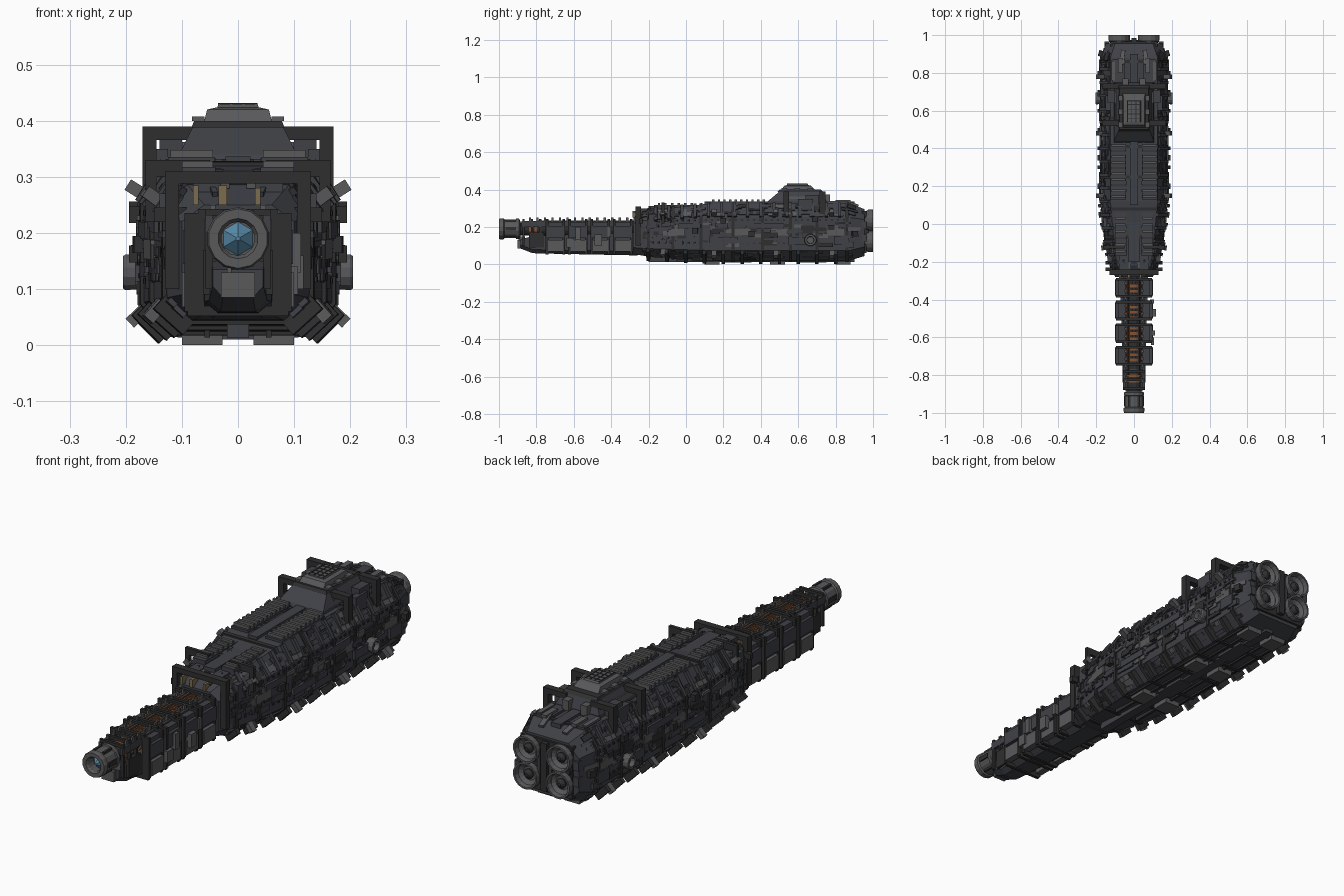
import bpy, bmesh, random
from math import sin, cos, pi
from mathutils import Matrix, Vector

if "Cube" in bpy.data.objects:
    bpy.data.objects.remove(bpy.data.objects["Cube"])
random.seed(7)

def mat(name, c):
    m = bpy.data.materials.new(name)
    m.diffuse_color = (*c, 1)
    m.use_nodes = True
    m.node_tree.nodes["Principled BSDF"].inputs["Base Color"].default_value = m.diffuse_color
    return m
HULL = mat("hull_grey", (.05, .053, .062))
DARK = mat("dark_grey", (.028, .028, .03))
LIGHT = mat("light_grey", (.10, .10, .105))
COPPER = mat("copper", (.25, .09, .03))
GLASS = mat("blue_glass", (.10, .26, .40))
TAN = mat("tan", (.2, .15, .08))

def finish(name, bm, m, mirror=False):
    bmesh.ops.recalc_face_normals(bm, faces=bm.faces)
    me = bpy.data.meshes.new(name)
    bm.to_mesh(me)
    bm.free()
    me.materials.append(m)
    ob = bpy.data.objects.new(name, me)
    bpy.context.collection.objects.link(ob)
    if mirror:
        ob.modifiers.new("mirror", 'MIRROR').use_mirror_merge = False
    return ob

def boxes(name, lst, m, mirror=False):
    """Boxes given as x0, x1, y0, y1, z0, z1."""
    bm = bmesh.new()
    for x0, x1, y0, y1, z0, z1 in lst:
        M = Matrix.Translation(((x0+x1)/2, (y0+y1)/2, (z0+z1)/2)) @ Matrix.Diagonal((x1-x0, y1-y0, z1-z0, 1))
        bmesh.ops.create_cube(bm, size=1, matrix=M)
    return finish(name, bm, m, mirror)

def loft(name, rings, m):
    """Skin closed rings of equal length and cap the ends."""
    bm = bmesh.new()
    vs = [[bm.verts.new(p) for p in r] for r in rings]
    n = len(vs[0])
    for a, b in zip(vs, vs[1:]):
        for i in range(n):
            bm.faces.new((a[i], a[(i+1) % n], b[(i+1) % n], b[i]))
    bm.faces.new(vs[0])
    bm.faces.new(vs[-1])
    return finish(name, bm, m)

def lathe(name, prof, centres, m, seg=16, axis='y', mirror=False):
    """Revolve (radius, distance) points round an axis through each centre."""
    bm = bmesh.new()
    for c in centres:
        rows = []
        for i in range(seg):
            a = 2*pi*(i+.5)/seg
            rows.append([bm.verts.new(Vector(c) + (Vector((r*cos(a), d, r*sin(a))) if axis == 'y'
                        else Vector((d, r*cos(a), r*sin(a))))) for r, d in prof])
        for i in range(seg):
            a, b = rows[i], rows[(i+1) % seg]
            for j in range(len(prof)-1):
                bm.faces.new((a[j], b[j], b[j+1], a[j+1]))
        bm.faces.new([r[0] for r in rows])
        bm.faces.new([r[-1] for r in rows])
    return finish(name, bm, m, mirror)

# Hull stations: y, bottom/side/top half widths, bottom, lower, upper and top heights
ST = [(-.28, .06, .10, .06, .055, .09, .22, .25), (-.22, .08, .125, .09, .045, .085, .235, .285),
      (-.05, .10, .155, .11, .032, .08, .245, .305), (.12, .12, .172, .125, .022, .075, .25, .325),
      (.88, .12, .172, .125, .022, .075, .25, .325), (.955, .10, .15, .10, .045, .095, .24, .295)]

def half(y, off=0):
    for a, b in zip(ST, ST[1:]):
        if y <= b[0] + 1e-6:
            break
    f = (y-a[0])/(b[0]-a[0])
    wb, w, wt, zb, z1, z2, zt = [p+(q-p)*f for p, q in zip(a[1:], b[1:])]
    return [(wb+off*.4, zb-off), (w+off, z1-off*.4), (w+off, z2+off*.4), (wt+off*.4, zt+off)]

def ring(y, off=0):
    h = half(y, off)
    return [(x, y, z) for x, z in h] + [(-x, y, z) for x, z in h[::-1]]

loft("main_hull", [ring(s[0]) for s in ST], HULL)
for i, y in enumerate((-.2, -.07, .08, .25, .41, .56, .70, .86)):
    loft(f"hull_band_{i}", [ring(y-.008, .007), ring(y+.008, .007)], DARK)

# Surface detail: boxes placed along hull faces (0 lower chamfer, 1 side, 2 upper chamfer, 3 deck)
def surf(y, k, t):
    h = [(0, half(y)[0][1])] + half(y) + [(0, half(y)[3][1])]
    (x0, z0), (x1, z1) = h[k+1], h[k+2]
    return Vector((x0+(x1-x0)*t, y, z0+(z1-z0)*t))

def plates(name, lst, m):
    """Each plate: y, face, position across face, length, width, height."""
    bm = bmesh.new()
    for y, k, t, l, w, hgt in lst:
        p = surf(y, k, t)
        u = (surf(y+.004, k, t) - surf(y-.004, k, t)).normalized()
        v = surf(y, k, 1) - surf(y, k, 0)
        n = u.cross(v).normalized()
        v = n.cross(u)
        M = Matrix((u, v, n)).transposed().to_4x4()
        M.translation = p + n*hgt*.3
        bmesh.ops.create_cube(bm, size=1, matrix=M @ Matrix.Diagonal((l, w, hgt*1.4, 1)))
    return finish(name, bm, m, True)

R = random.uniform
for nm, m, cnt in (("dark_plating", DARK, 90), ("hull_plating", HULL, 150), ("light_plating", LIGHT, 45)):
    plates(nm, [(R(-.23, .9), random.choice((0, 1, 1, 1, 2, 2, 3)), R(.15, .85),
                 R(.015, .08), R(.008, .03), R(.003, .009)) for _ in range(cnt)], m)
plates("windows", [(-.18+.032*i, 1, t, .011, .009, .004) for i in range(33) for t in (.22, .93)], DARK)
plates("side_panels", [(y, 1, .55, .09, .035, .007) for y in (-.05, .3, .5, .8)], LIGHT)
plates("long_armour", [(.2, 1, .3, .15, .03, .012), (.42, 1, .75, .2, .03, .01), (.62, 1, .3, .15, .04, .012),
                       (.83, 1, .3, .08, .05, .012), (.02, 1, .75, .12, .03, .01)], HULL)
plates("chamfer_ribs", [(-.16+.07*i, 2, .5, .016, .085, .014) for i in range(15)], HULL)
plates("keel_ribs", [(-.2+.1*i, 0, .5, .018, .07, .03) for i in range(11)], DARK)
plates("corner_thrusters", [(y, k, t, .025, .022, .04) for y in (-.12, .15, .48, .78)
                            for k, t in ((0, .85), (2, .2))], LIGHT)
plates("side_lockers", [(y, 1, t, .03, .03, .022) for y, t in ((.05, .6), (.35, .5), (.69, .95), (.9, .5), (.2, .9))], DARK)

# Deck: spine, rails, slats
boxes("deck_spine", [(-.028, .028, -.2, .1, .27, .312), (-.022, .022, .1, .9, .31, .336)], HULL)
boxes("deck_rails", [(.042, .125, .13, .42, .31, .335), (.05, .115, .75, .87, .31, .335),
                     (.04, .10, -.17, .08, .27, .318), (.05, .09, .45, .75, .31, .338)], HULL, True)
boxes("deck_slats", [(.045, .12, y, y+.012, .33, .348) for y in [.14+.03*i for i in range(10)]] +
      [(.045, .10, -.15+.035*i, -.138+.035*i, .31, .328) for i in range(6)], LIGHT, True)
boxes("deck_vents", [(.06, .085, .8, .88, .33, .345), (.10, .12, .76, .86, .33, .34)], LIGHT, True)

# Bridge tower as stacked tapered blocks
def rect(x, y0, y1, z):
    return [(-x, y0, z), (x, y0, z), (x, y1, z), (-x, y1, z)]
loft("tower_base", [rect(.105, .43, .75, .32), rect(.105, .44, .75, .34), rect(.08, .5, .73, .39)], HULL)
loft("tower_roof", [rect(.083, .49, .735, .388), rect(.078, .5, .72, .4)], DARK)
loft("tower_top", [rect(.06, .51, .69, .4), rect(.055, .525, .67, .42), rect(.037, .54, .655, .424), rect(.035, .54, .65, .43)], LIGHT)
boxes("tower_grid", [(-.036+.022*i, -.032+.022*i, .54, .65, .428, .432) for i in range(4)] +
      [(-.035, .035, .555+.025*i, .559+.025*i, .428, .432) for i in range(4)], DARK)
boxes("tower_greebles", [(.06, .082, y, y+.03, .40, .408) for y in (.51, .58, .65)] +
      [(.08, .1, .52, .7, .34, .362), (.03, .06, .73, .77, .33, .375)], LIGHT, True)
# Side arches flanking the tower
boxes("tower_arches", [b for y in (.52, .715) for b in
      ((.145, .17, y, y+.03, .25, .39), (.06, .17, y, y+.03, .366, .39), (.1, .145, y, y+.03, .29, .325))], DARK, True)
boxes("arch_boxes", [(.125, .15, .6, .68, .28, .35), (.1, .14, .64, .71, .30, .37)], HULL, True)

# Collar gantry where the neck meets the hull
boxes("collar_gantry", [(.105, .13, -.27, -.24, .1, .31), (0, .13, -.27, -.24, .288, .31),
                        (.08, .15, -.25, -.23, .22, .245), (.05, .165, -.13, -.115, .30, .33),
                        (.145, .165, -.13, -.115, .22, .33)], DARK, True)
boxes("collar_blocks", [(.08, .125, -.26, -.19, .11, .2), (.03, .08, -.24, -.16, .27, .30), (.1, .14, -.2, -.16, .2, .27)], HULL, True)
boxes("collar_pipes", [(-.08, -.07, -.285, -.2, .25, .285), (-.035, -.02, -.285, -.2, .25, .285), (.03, .04, -.285, -.2, .25, .28)], TAN)

# Neck: keel, barrel, coils, side frames
loft("neck_keel", [[(x*w, y, z) for x, z in ((-.6, zb), (.6, zb), (1, zb+.02), (1, zt), (-1, zt), (-1, zb+.02))]
     for y, w, zb, zt in ((-.885, .045, .085, .135), (-.82, .052, .06, .15), (-.76, .06, .058, .155), (-.26, .075, .048, .17))], HULL)
lathe("gun_barrel", [(.036, -.92), (.036, -.25)], [(0, 0, .19)], DARK, 12)
lathe("copper_coils", [(.036, -.007), (.043, -.007), (.043, .007), (.036, .007)],
      [(0, -.86+.028*i, .19) for i in range(21) if i % 4], COPPER, 12)
seg = (-.75, -.63, -.51, -.39)
boxes("neck_side_panels", [(.056, .085, y+.01, y+.1, .1, .225) for y in seg], HULL, True)
boxes("neck_lower_boxes", [(.07, .1, y+.012, y+.095, .068, .13) for y in seg], LIGHT, True)
boxes("neck_upper_plates", [(.08, .098, y+.006, y+.1, .145, .205) for y in seg], HULL, True)
boxes("neck_frames", [b for y in seg for e in (0, .09) for b in
      ((.06, .095, y+e, y+e+.014, .06, .236), (0, .07, y+e, y+e+.014, .224, .243), (0, .09, y+e, y+e+.014, .052, .07))], DARK, True)
boxes("neck_top_rails", [(.045, .058, -.88, -.27, .2, .232), (.02, .03, -.8, -.28, .225, .235)], HULL, True)
boxes("neck_copper_bars", [(x, x+.006, y+.02, y+.085, .228, .236) for y in seg for x in (.004, .034)], COPPER, True)
boxes("neck_studs", [(.04, .05, -.84+.04*i, -.828+.04*i, .23, .25) for i in range(14)], LIGHT, True)
boxes("starboard_boxes", [(.09, .117, -.49, -.45, .10, .16), (.09, .112, -.59, -.565, .13, .2),
                          (.09, .107, -.64, -.60, .09, .14), (.085, .105, -.42, -.4, .15, .2)], LIGHT)
boxes("neck_front_cage", [(.045, .058, y, y+.012, .1, .24) for y in (-.875, -.83, -.785)] +
      [(0, .058, y, y+.012, .23, .243) for y in (-.875, -.83, -.785)] +
      [(.045, .062, -.84, -.76, .09, .17)], DARK, True)

# Muzzle
lathe("muzzle", [(.03, -.955), (.03, -.99), (.036, -1), (.053, -1), (.056, -.992), (.056, -.975), (.05, -.97), (.05, -.91),
                 (.055, -.908), (.055, -.892), (.04, -.885)], [(0, 0, .19)], LIGHT, 14)
lathe("muzzle_lens", [(.03, -.957), (.004, -.985)], [(0, 0, .19)], GLASS, 6)
boxes("muzzle_ribs", [(.044, .054, -.965, -.91, .18, .2), (.018, .028, -.965, -.91, .225, .24), (.018, .028, -.965, -.91, .14, .155)], DARK, True)
boxes("chin_block", [(-.03, .03, -.9, -.85, .085, .13), (-.02, -.012, -.895, -.86, .11, .15)], LIGHT)

# Side manoeuvring thruster rings
lathe("side_thrusters", [(.03, .165), (.033, .2), (.03, .205), (.02, .205), (.018, .185)], [(0, .665, .13)], LIGHT, 12, 'x', True)

# Landing pads and keel spine
boxes("keel_pads", [(.028, .1, y, y+.08, 0, .03) for y in (.1, .45, .8)], LIGHT, True)
boxes("keel_spine", [(-.02, .02, -.2, .9, .013, .06), (-.035, .035, .2, .35, .01, .04), (-.035, .035, .6, .75, .01, .04)], HULL)
boxes("keel_strips", [(.05, .06, -.05, .88, .014, .05), (.1, .108, .1, .88, .014, .04)], DARK, True)

# Stern: back plate, four hollow engine bells
boxes("stern_plate", [(-.125, .125, .94, .965, .06, .285), (-.014, .014, .94, .985, .07, .28), (-.12, .12, .94, .975, .168, .186)], DARK)
boxes("stern_blocks", [(.13, .155, .9, .965, .12, .16), (.13, .155, .9, .965, .19, .23), (.02, .035, .95, .98, .1, .25)], HULL, True)
lathe("engine_bells", [(.042, .95), (.05, .962), (.058, .975), (.058, 1), (.05, 1), (.046, .98), (.03, .968)],
      [(x, 0, z) for x in (-.079, .079) for z in (.122, .236)], LIGHT, 16)
lathe("engine_cores", [(.02, .965), (.022, .975), (.008, .99)],
      [(x, 0, z) for x in (-.079, .079) for z in (.122, .236)], DARK, 10)
